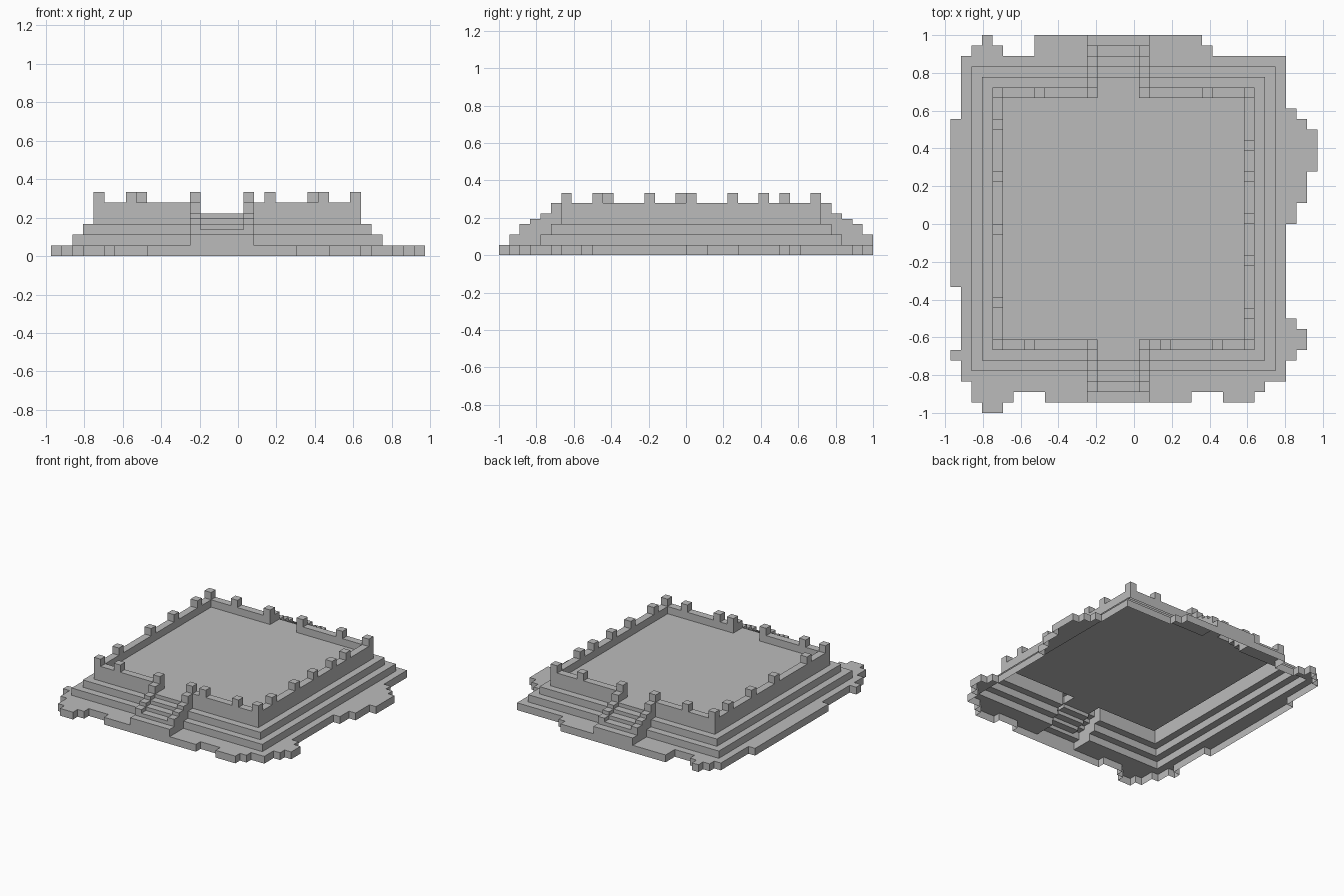
import bpy, bmesh
from math import radians

old = bpy.data.objects.get("Cube")
if old:
    bpy.data.objects.remove(old, do_unlink=True)

CELL = 2 / 36            # one block of the grid
HALF = CELL / 2          # heights are counted in half blocks
NX, NY = 35, 36

stone = bpy.data.materials.new("grey_stone")
stone.use_nodes = True
grey = (0.5, 0.5, 0.5, 1)
stone.diffuse_color = grey
stone.node_tree.nodes["Principled BSDF"].inputs["Base Color"].default_value = grey

# Plan of the building: each cell holds (height, part name)
plan = {}


def fill(part, height, x0, x1, y0, y1):
    for i in range(x0, x1):
        for j in range(y0, y1):
            plan[i, j] = (height, part)


# Ragged ground slab
for rect in [(1, 32, 3, 34),
             (2, 5, 34, 35), (3, 4, 35, 36), (8, 25, 34, 35), (8, 24, 35, 36),     # back
             (32, 33, 18, 29), (33, 34, 20, 28), (34, 35, 23, 27),                 # left
             (32, 33, 5, 9), (33, 34, 6, 8),
             (2, 30, 2, 3), (2, 6, 1, 2), (9, 23, 1, 2), (26, 29, 1, 2), (3, 5, 0, 1),  # front
             (0, 1, 5, 6), (0, 1, 12, 28)]:                                        # right
    fill("ground_slab", 2, *rect)

# Two terraces, parapet wall and courtyard, each set in by one block
fill("lower_terrace", 4, 2, 31, 4, 33)
fill("upper_terrace", 6, 3, 30, 5, 32)
fill("parapet_wall", 10, 4, 29, 6, 31)
fill("courtyard_floor", 8, 5, 28, 7, 30)

# Front and back stairs between stepped side rails
for n, (step, rail) in enumerate(zip((4, 5, 6, 7, 8, 8), (4, 6, 7, 8, 10, 12))):
    for side, j in (("front", 1 + n), ("back", 35 - n)):
        fill(side + "_stairs", step, 14, 18, j, j + 1)
        for i in (13, 18):
            fill(side + "_stair_rails", rail, i, i + 1, j, j + 1)

# Battlements on the parapet
battlements = [(i, 6) for i in (4, 7, 20, 25, 28)]
battlements += [(i, 30) for i in (4, 8, 24, 28)]
battlements += [(4, j) for j in (10, 17, 22, 27)]
battlements += [(28, j) for j in (9, 14, 18, 22, 25)]
for i, j in battlements:
    fill("battlements", 12, i, i + 1, j, j + 1)


def point(i, j, h):
    return ((i - NX / 2) * CELL, (j - NY / 2) * CELL, h * HALF)


def build(part):
    """Skin the cells of one part: tops, plus walls down to lower neighbours."""
    bm = bmesh.new()

    def quad(*pts):
        bm.faces.new([bm.verts.new(point(*p)) for p in pts])

    for (i, j), (h, name) in plan.items():
        if name != part:
            continue
        ring = [(i, j), (i + 1, j), (i + 1, j + 1), (i, j + 1)]
        quad(*[(x, y, h) for x, y in ring])
        for k, (dx, dy) in enumerate([(0, -1), (1, 0), (0, 1), (-1, 0)]):
            low = plan.get((i + dx, j + dy), (0, ""))[0]
            a, b = ring[k], ring[(k + 1) % 4]
            # half-block courses keep neighbouring wall faces matched
            for z in range(low, h):
                quad((*a, z), (*b, z), (*b, z + 1), (*a, z + 1))
    bmesh.ops.remove_doubles(bm, verts=bm.verts, dist=0.001)
    bmesh.ops.dissolve_limit(bm, angle_limit=radians(1),
                             verts=bm.verts, edges=bm.edges)
    mesh = bpy.data.meshes.new(part)
    bm.to_mesh(mesh)
    bm.free()
    mesh.materials.append(stone)
    bpy.context.collection.objects.link(bpy.data.objects.new(part, mesh))


for part in sorted({name for _, name in plan.values()}):
    build(part)
